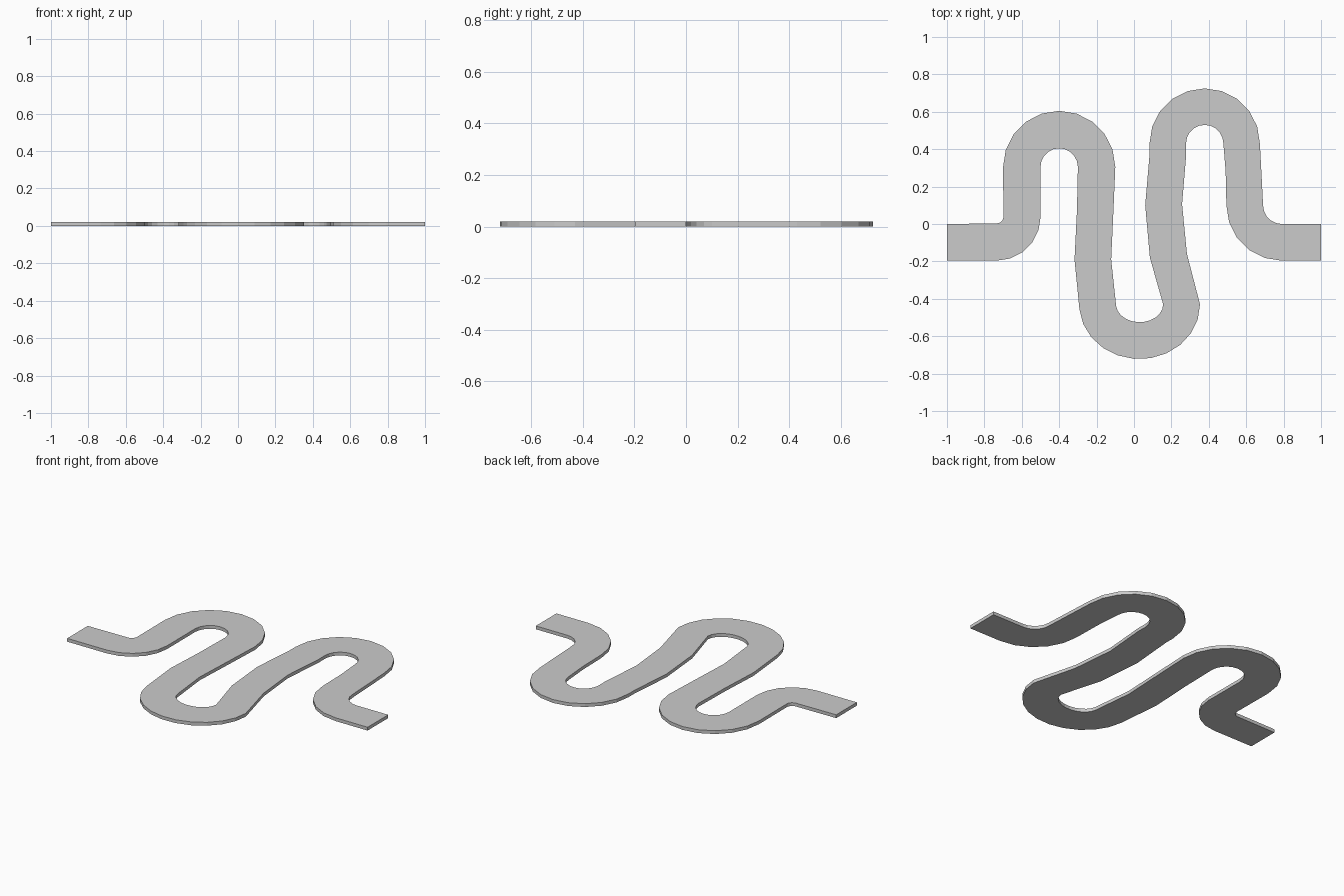
import bpy, bmesh
from math import radians, cos, sin

if "Cube" in bpy.data.objects:
    bpy.data.objects.remove(bpy.data.objects["Cube"])

THICKNESS = 0.02
left, right = [], []   # the two edges of the winding strip, in travel order


def pair(lx, ly, rx, ry):
    left.append((lx, ly))
    right.append((rx, ry))


def bend(cx, cy, r_left, r_right, a0, a1, steps, stretch=0.0):
    """Concentric bend; stretch widens it along x."""
    for i in range(steps + 1):
        a = radians(a0 + (a1 - a0) * i / steps)
        c, s = cos(a), sin(a)
        pair(cx + (r_left + stretch) * c, cy + r_left * s,
             cx + (r_right + stretch) * c, cy + r_right * s)


# left end and first turn
pair(-1, 0, -1, -0.196)
bend(-0.735, 0.04, 0.037, 0.236, -90, 0, 5)
# first upper loop
bend(-0.4, 0.305, 0.3, 0.1, 180, 0, 10)
# slightly bowed run down
pair(-0.11, 0.07, -0.305, 0.07)
pair(-0.122, -0.19, -0.318, -0.19)
# lower loop
bend(0.03, -0.43, 0.095, 0.292, 185, 360, 11, 0.031)
# bowed run up
pair(0.085, -0.18, 0.283, -0.16)
pair(0.06, 0.10, 0.257, 0.107)
pair(0.083, 0.37, 0.279, 0.37)
# second upper loop
bend(0.378, 0.43, 0.295, 0.1, 180, 0, 10)
pair(0.681, 0.28, 0.490, 0.28)
# last turn and right end
bend(0.79, 0.1, 0.1, 0.296, 180, 270, 5)
pair(1, 0, 1, -0.196)

# strip of quads, then thicken upward
bm = bmesh.new()
lv = [bm.verts.new((x, y, 0)) for x, y in left]
rv = [bm.verts.new((x, y, 0)) for x, y in right]
for i in range(len(lv) - 1):
    bm.faces.new((lv[i], rv[i], rv[i + 1], lv[i + 1]))
ext = bmesh.ops.extrude_face_region(bm, geom=bm.faces[:], use_keep_orig=True)
for v in ext["geom"]:
    if isinstance(v, bmesh.types.BMVert):
        v.co.z = THICKNESS
bmesh.ops.recalc_face_normals(bm, faces=bm.faces[:])

mesh = bpy.data.meshes.new("winding_path")
bm.to_mesh(mesh)
bm.free()
path = bpy.data.objects.new("winding_path", mesh)
bpy.context.collection.objects.link(path)
